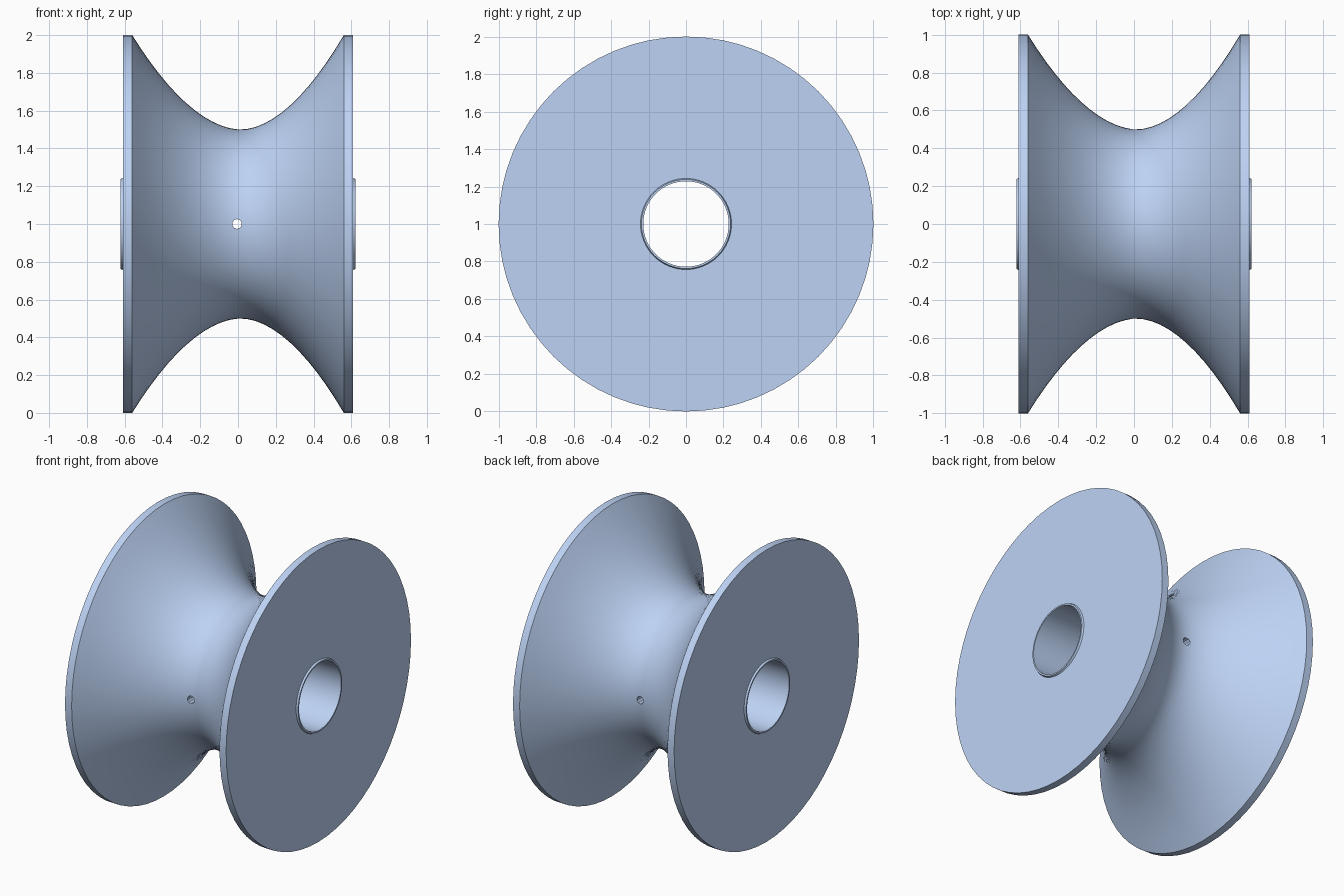
import bpy, bmesh, math

if "Cube" in bpy.data.objects:
    bpy.data.objects.remove(bpy.data.objects["Cube"])

SEG = 64
AXIS_Z = 1.0


def groove(n=12):
    # Concave waist: radius 1 at both rims, 0.5 just right of centre
    pts, low = [], 0.015
    for i in range(2 * n + 1):
        x = 0.56 * (i / n - 1)
        u = abs(x - low) / (0.56 - low if x > low else 0.56 + low)
        pts.append((x, 0.5 + 0.5 * u ** 1.85))
    return pts


def lathe(name, profile):
    # Revolve a closed (x, radius) profile around the x axis
    bm = bmesh.new()
    rings = []
    for i in range(SEG):
        a = 2 * math.pi * i / SEG
        rings.append([bm.verts.new((x, r * math.cos(a), AXIS_Z + r * math.sin(a)))
                      for x, r in profile])
    n = len(profile)
    for i in range(SEG):
        p, q = rings[i], rings[(i + 1) % SEG]
        for j in range(n):
            k = (j + 1) % n
            bm.faces.new((p[j], p[k], q[k], q[j]))
    bmesh.ops.recalc_face_normals(bm, faces=bm.faces)
    mesh = bpy.data.meshes.new(name)
    bm.to_mesh(mesh)
    bm.free()
    ob = bpy.data.objects.new(name, mesh)
    bpy.context.collection.objects.link(ob)
    return ob


# Spool body: flat flanges, thin lip around the bore, concave waist
left = [(-0.622, 0.228), (-0.622, 0.238), (-0.61, 0.243), (-0.61, 1.0)]
right = [(-x, r) for x, r in reversed(left)]
spool = lathe("spool_body", left + groove() + right)

# Blue plastic
blue = bpy.data.materials.new("blue_plastic")
blue.diffuse_color = (0.51, 0.65, 0.91, 1)
blue.use_nodes = True
blue.node_tree.nodes["Principled BSDF"].inputs["Base Color"].default_value = blue.diffuse_color
spool.data.materials.append(blue)

# Small thread hole drilled through both walls of the waist
bpy.ops.mesh.primitive_cylinder_add(vertices=10, radius=0.026, depth=2.4,
                                    location=(-0.005, 0, AXIS_Z),
                                    rotation=(math.pi / 2, 0, 0))
drill = bpy.context.object
drill.name = "thread_hole_cutter"
drill.hide_render = True
drill.data.materials.append(blue)
mod = spool.modifiers.new("thread_hole", 'BOOLEAN')
mod.operation = 'DIFFERENCE'
mod.solver = 'EXACT'
mod.object = drill

bpy.ops.object.select_all(action='DESELECT')
spool.select_set(True)
bpy.context.view_layer.objects.active = spool
bpy.ops.object.modifier_apply(modifier=mod.name)
bpy.data.objects.remove(drill, do_unlink=True)
bpy.ops.object.shade_smooth_by_angle(angle=math.radians(30))
